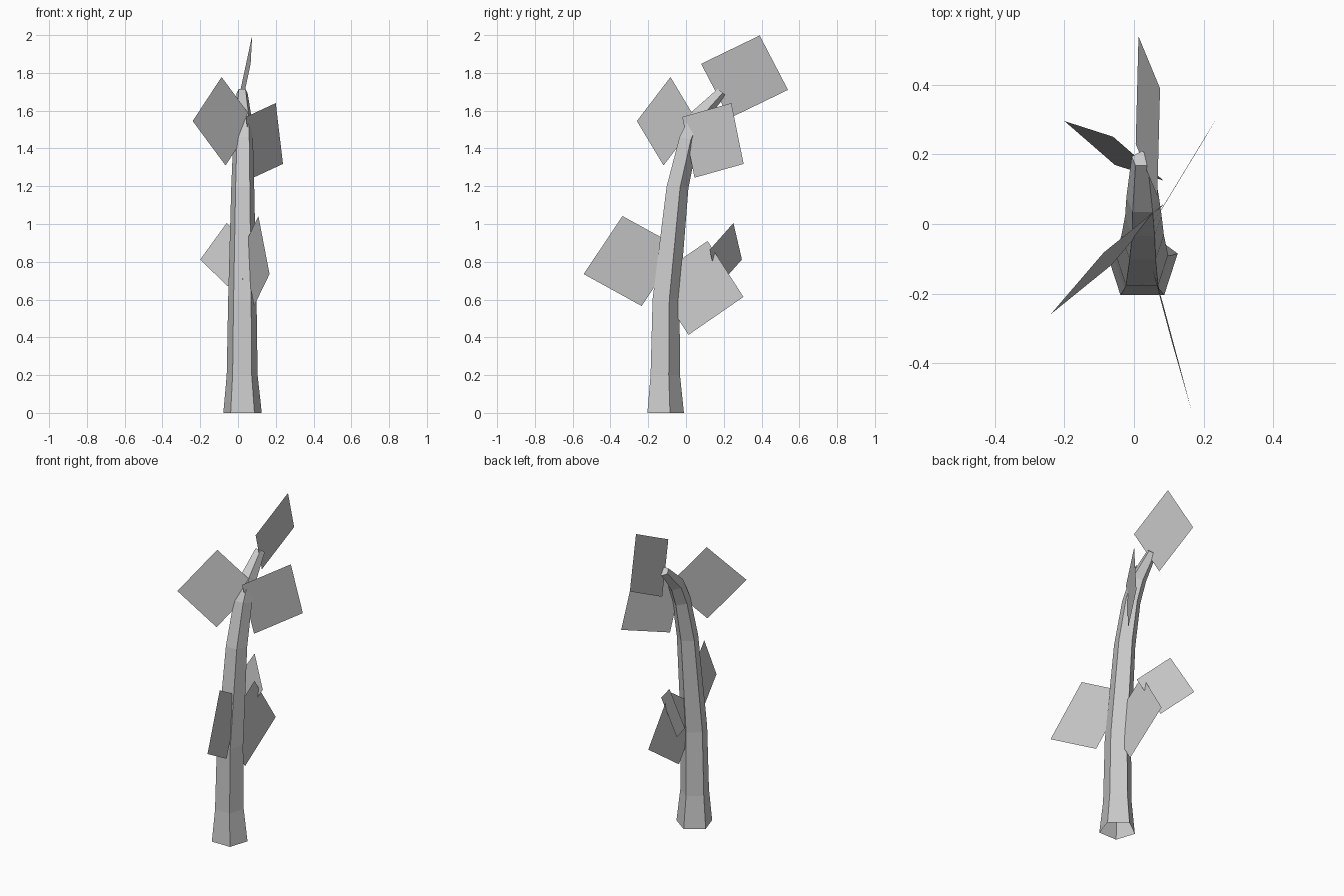
import bpy, bmesh, math
from mathutils import Vector

if "Cube" in bpy.data.objects:
    bpy.data.objects.remove(bpy.data.objects["Cube"])

grey = bpy.data.materials.new("plain grey")
grey.diffuse_color = (0.6, 0.6, 0.6, 1)
grey.use_nodes = True
grey.node_tree.nodes["Principled BSDF"].inputs["Base Color"].default_value = grey.diffuse_color


def finish(bm, name):
    mesh = bpy.data.meshes.new(name)
    bm.to_mesh(mesh)
    bm.free()
    mesh.materials.append(grey)
    bpy.context.collection.objects.link(bpy.data.objects.new(name, mesh))


# Trunk: five-sided rings (x, y, z, radius, backward tilt), open at the foot
rings = [
    (0.024, -0.118, 0.00, 0.107, 0),
    (0.022, -0.118, 0.20, 0.086, 0),
    (0.023, -0.113, 0.60, 0.079, 0),
    (0.025, -0.051, 1.195, 0.064, 3),
    (0.027, 0.009, 1.45, 0.055, 15),
    (0.025, 0.067, 1.575, 0.049, 35),
    (0.022, 0.187, 1.70, 0.030, 40),
]
bm = bmesh.new()
loops = []
for x, y, z, r, tilt in rings:
    t = math.radians(tilt)
    loop = []
    for i in range(5):
        a = math.radians(90 + 72 * i)
        lx, ly = r * math.cos(a), r * math.sin(a)
        loop.append(bm.verts.new((x + lx, y + ly * math.cos(t), z - ly * math.sin(t))))
    loops.append(loop)
for low, high in zip(loops, loops[1:]):
    for i in range(5):
        j = (i + 1) % 5
        bm.faces.new((low[i], low[j], high[j], high[i]))
bm.faces.new(loops[-1])
finish(bm, "trunk")


# Leaves: flat parallelograms given by three corners in order
def leaf(name, a, b, c):
    a, b, c = Vector(a), Vector(b), Vector(c)
    bm = bmesh.new()
    bm.faces.new([bm.verts.new(p) for p in (a, b, c, a + c - b)])
    finish(bm, name)


leaf("top_leaf", (0.075, 0.39, 1.998), (0.013, 0.54, 1.71), (0.005, 0.23, 1.56))
leaf("upper_left_leaf", (-0.087, -0.082, 1.778), (-0.24, -0.26, 1.545), (-0.066, -0.119, 1.31))
leaf("upper_right_leaf", (0.2, 0.24, 1.64), (0.238, 0.305, 1.318), (0.08, 0.045, 1.245))
leaf("lower_front_leaf", (0.108, -0.336, 1.042), (0.167, -0.542, 0.735), (0.085, -0.235, 0.566))
leaf("lower_left_leaf", (-0.06, 0.251, 1.005), (-0.2, 0.296, 0.812), (-0.055, 0.17, 0.67))
leaf("lower_back_leaf", (0.035, 0.114, 0.91), (0.05, 0.304, 0.614), (0.04, 0.013, 0.413))
